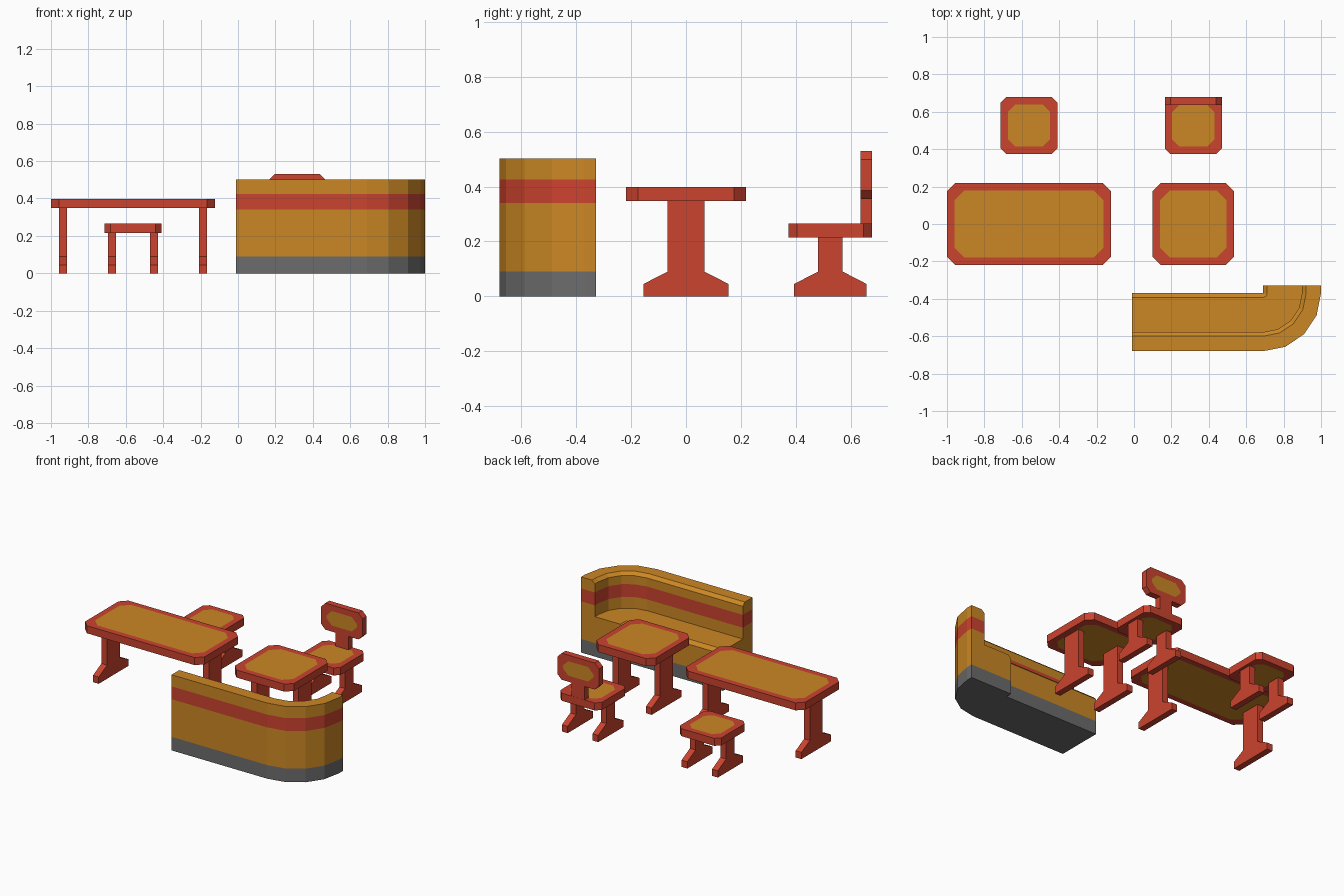
import bpy, bmesh, math
from mathutils import Matrix, Vector

if "Cube" in bpy.data.objects:
    bpy.data.objects.remove(bpy.data.objects["Cube"])


def material(name, rgb):
    m = bpy.data.materials.new(name)
    m.diffuse_color = (*rgb, 1)
    m.use_nodes = True
    m.node_tree.nodes["Principled BSDF"].inputs["Base Color"].default_value = m.diffuse_color
    return m


RED = material("red", (0.60, 0.056, 0.028))
OCHRE = material("ochre", (0.60, 0.245, 0.018))
GREY = material("grey", (0.15, 0.15, 0.15))


def finish(name, bm, mats):
    bmesh.ops.recalc_face_normals(bm, faces=bm.faces)
    me = bpy.data.meshes.new(name)
    bm.to_mesh(me)
    bm.free()
    for m in mats:
        me.materials.append(m)
    ob = bpy.data.objects.new(name, me)
    bpy.context.collection.objects.link(ob)
    return ob


def octagon(w, d, c, z):
    a, b = w / 2, d / 2
    return [(a, b - c, z), (a - c, b, z), (c - a, b, z), (-a, b - c, z),
            (-a, c - b, z), (c - a, -b, z), (a - c, -b, z), (a, c - b, z)]


def slab(name, centre, w, d, h, c, rim=0.04, rot=None):
    """Chamfered board with an ochre field inside a red rim on both sides."""
    bm = bmesh.new()
    loops = []
    for shrink, cc, z in ((2 * rim, c + 0.008, -h / 2), (0, c, -h / 2),
                          (0, c, h / 2), (2 * rim, c + 0.008, h / 2)):
        loops.append([bm.verts.new(p) for p in octagon(w - shrink, d - shrink, cc, z)])
    for lo, hi in zip(loops, loops[1:]):
        for i in range(8):
            j = (i + 1) % 8
            bm.faces.new((lo[i], lo[j], hi[j], hi[i]))
    for field in (loops[0], loops[-1]):
        bm.faces.new(field).material_index = 1
    if rot:
        bm.transform(rot)
    bm.transform(Matrix.Translation(centre))
    return finish(name, bm, (RED, OCHRE))


def prism(name, profile, x, y, thick):
    """Extrude a (y, z) profile along x, centred at x."""
    bm = bmesh.new()
    f = bm.faces.new([bm.verts.new((x - thick / 2, y + p, z)) for p, z in profile])
    new = bmesh.ops.extrude_face_region(bm, geom=[f])["geom"]
    bmesh.ops.translate(bm, vec=(thick, 0, 0),
                        verts=[v for v in new if isinstance(v, bmesh.types.BMVert)])
    return finish(name, bm, (RED,))


def legs(name, cx, cy, off, col, foot, top):
    half = [(foot, 0), (foot, 0.045), (col, 0.09), (col, top)]
    profile = half + [(-p, z) for p, z in reversed(half)]
    for side, s in (("left", -1), ("right", 1)):
        prism(f"{name}_{side}_leg", profile, cx + s * off, cy, 0.042)


# Tables
for name, cx, w in (("long_table", -0.5615, 0.877), ("square_table", 0.317, 0.436)):
    slab(name + "_top", (cx, 0, 0.373), w, 0.436, 0.05, 0.043)
    legs(name, cx, 0, w / 2 - 0.065, 0.067, 0.155, 0.348)

# Stool and chair seats
for name, cx in (("stool", -0.5615), ("chair", 0.317)):
    slab(name + "_seat", (cx, 0.526, 0.24), 0.305, 0.305, 0.05, 0.031)
    legs(name, cx, 0.526, 0.112, 0.045, 0.132, 0.215)

# Chair back
slab("chair_back", (0.317, 0.657, 0.442), 0.305, 0.176, 0.042, 0.031,
     rot=Matrix.Rotation(math.pi / 2, 4, 'X'))
prism("chair_back_post", [(-0.021, 0.265), (0.021, 0.265), (0.021, 0.354), (-0.021, 0.354)],
      0.317, 0.657, 0.095)

# Corner bench: (radius, z) profile swept along a straight, a quarter turn and a short end
profile = [(0, 0), (0.31, 0), (0.31, 0.502), (0.23, 0.502), (0.208, 0.482),
           (0.208, 0.265), (0.022, 0.265), (0, 0.243)]
corner = Vector((0.69, -0.37, 0))
path = [(Vector((-0.012, -0.37, 0)), 0)]
path += [(corner, i * math.pi / 8) for i in range(5)]
path.append((Vector((0.69, -0.328, 0)), math.pi / 2))
bm = bmesh.new()
rings = []
for o, a in path:
    n = Vector((math.sin(a), -math.cos(a), 0))
    rings.append([bm.verts.new(o + n * r + Vector((0, 0, z))) for r, z in profile])
for p, q in zip(rings, rings[1:]):
    for i in range(len(profile)):
        j = (i + 1) % len(profile)
        bm.faces.new((p[i], p[j], q[j], q[i]))
bm.faces.new(rings[0])
bm.faces.new(rings[-1])
bmesh.ops.remove_doubles(bm, verts=bm.verts, dist=1e-4)
# Cut the bands, then colour by height
for z in (0.09, 0.34, 0.425):
    bmesh.ops.bisect_plane(bm, geom=bm.verts[:] + bm.edges[:] + bm.faces[:],
                           plane_co=(0, 0, z), plane_no=(0, 0, 1))
for f in bm.faces:
    z = sum(v.co.z for v in f.verts) / len(f.verts)
    f.material_index = 2 if z < 0.09 else 0 if 0.34 < z < 0.425 else 1
finish("corner_bench", bm, (RED, OCHRE, GREY))
